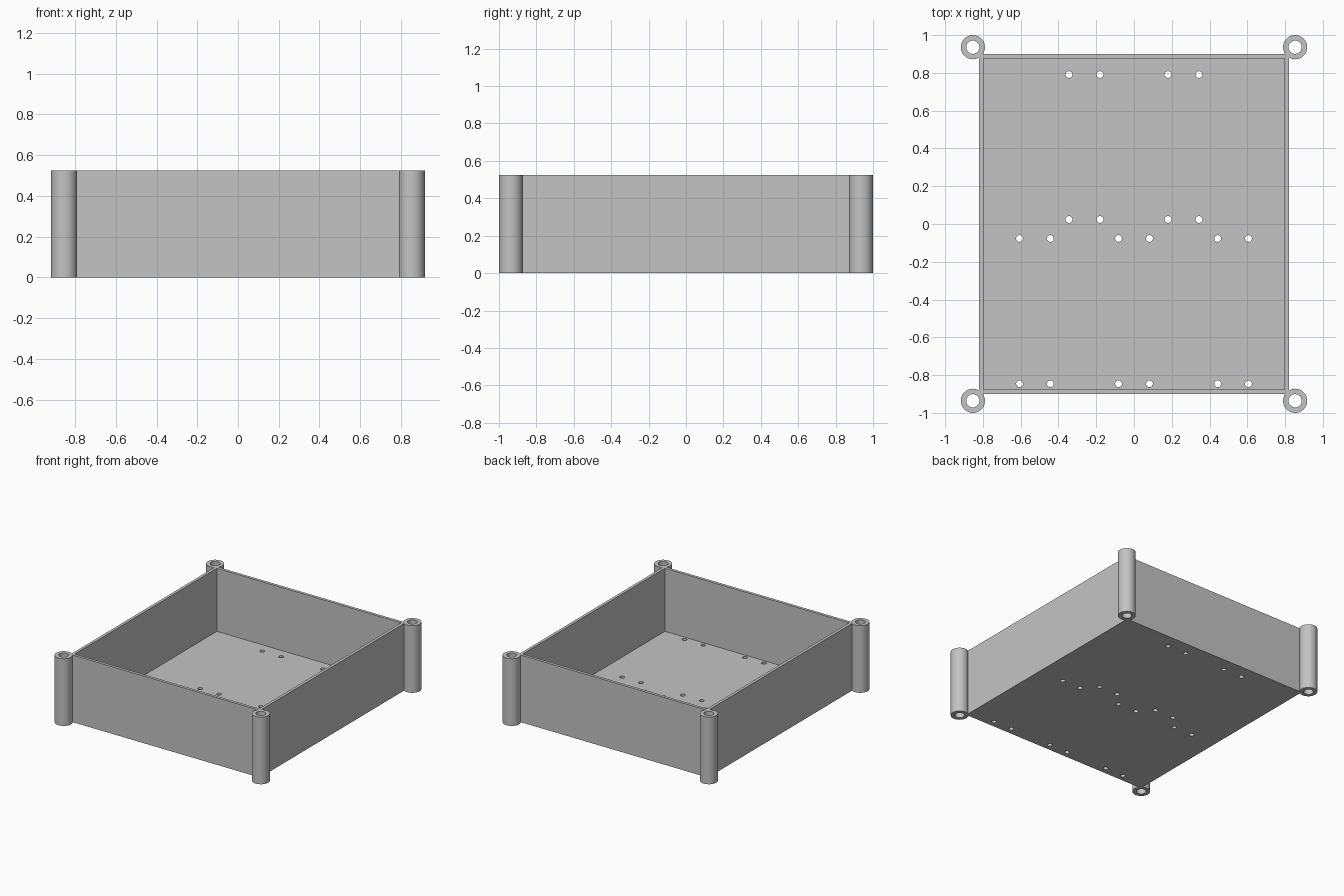
import bpy, bmesh, math
from mathutils import Matrix

if "Cube" in bpy.data.objects:
    bpy.data.objects.remove(bpy.data.objects["Cube"])

HX, HY, H = 0.82, 0.90, 0.525      # tray half sizes and height
WALL = 0.032                       # wall and floor thickness
POST_X, POST_Y = 0.853, 0.936      # corner post centres
R_OUT, R_IN = 0.064, 0.035         # post radii

grey = bpy.data.materials.new("plain grey")
grey.diffuse_color = (0.55, 0.55, 0.55, 1)
grey.use_nodes = True
grey.node_tree.nodes["Principled BSDF"].inputs["Base Color"].default_value = grey.diffuse_color


def make_object(name, bm, material=grey):
    bmesh.ops.recalc_face_normals(bm, faces=bm.faces)
    mesh = bpy.data.meshes.new(name)
    bm.to_mesh(mesh)
    bm.free()
    if material:
        mesh.materials.append(material)
    ob = bpy.data.objects.new(name, mesh)
    bpy.context.collection.objects.link(ob)
    return ob


# Open tray: a block whose top is inset and pushed down to the floor
bm = bmesh.new()
bmesh.ops.create_cube(bm, size=1, matrix=Matrix.Translation((0, 0, H / 2))
                      @ Matrix.Diagonal((2 * HX, 2 * HY, H, 1)))
top = max(bm.faces, key=lambda f: f.calc_center_median().z)
bmesh.ops.inset_individual(bm, faces=[top], thickness=WALL)
floor = bmesh.ops.extrude_discrete_faces(bm, faces=[top])["faces"][0]
for v in floor.verts:
    v.co.z = WALL
tray = make_object("tray", bm)

# Screw holes: mirrored rows drilled through the floor
rows = [((0.18, 0.344), (0.791, 0.024)),
        ((0.082, 0.443, 0.606), (-0.077, -0.846))]
bm = bmesh.new()
for xs, ys in rows:
    for y in ys:
        for x in xs:
            for side in (-1, 1):
                bmesh.ops.create_cone(bm, cap_ends=True, segments=24,
                                      radius1=0.018, radius2=0.018, depth=0.2,
                                      matrix=Matrix.Translation((side * x, y, 0.02)))
cutter = make_object("hole_cutter", bm, None)
cutter.hide_render = True
cutter.hide_viewport = False
cutter.display_type = 'WIRE'
drill = tray.modifiers.new("floor holes", 'BOOLEAN')
drill.operation = 'DIFFERENCE'
drill.solver = 'EXACT'
drill.object = cutter
bpy.context.view_layer.objects.active = tray
tray.select_set(True)
bpy.ops.object.modifier_apply(modifier=drill.name)
bpy.data.objects.remove(cutter)


# Corner posts: full-height tubes
def corner_post(name, cx, cy, n=48):
    bm = bmesh.new()
    section = [(R_OUT, 0), (R_OUT, H), (R_IN, H), (R_IN, 0)]
    rings = [[bm.verts.new((cx + r * math.cos(math.tau * i / n),
                            cy + r * math.sin(math.tau * i / n), z))
              for i in range(n)] for r, z in section]
    for k in range(4):
        a, b = rings[k], rings[(k + 1) % 4]
        for i in range(n):
            j = (i + 1) % n
            bm.faces.new((a[i], a[j], b[j], b[i]))
    return make_object(name, bm)


for sx, x_name in ((-1, "left"), (1, "right")):
    for sy, y_name in ((-1, "front"), (1, "back")):
        corner_post(f"{y_name}_{x_name}_post", sx * POST_X, sy * POST_Y)

# Smooth round surfaces, crisp edges
bpy.ops.object.select_all(action='SELECT')
bpy.ops.object.shade_smooth_by_angle(angle=math.radians(30))
